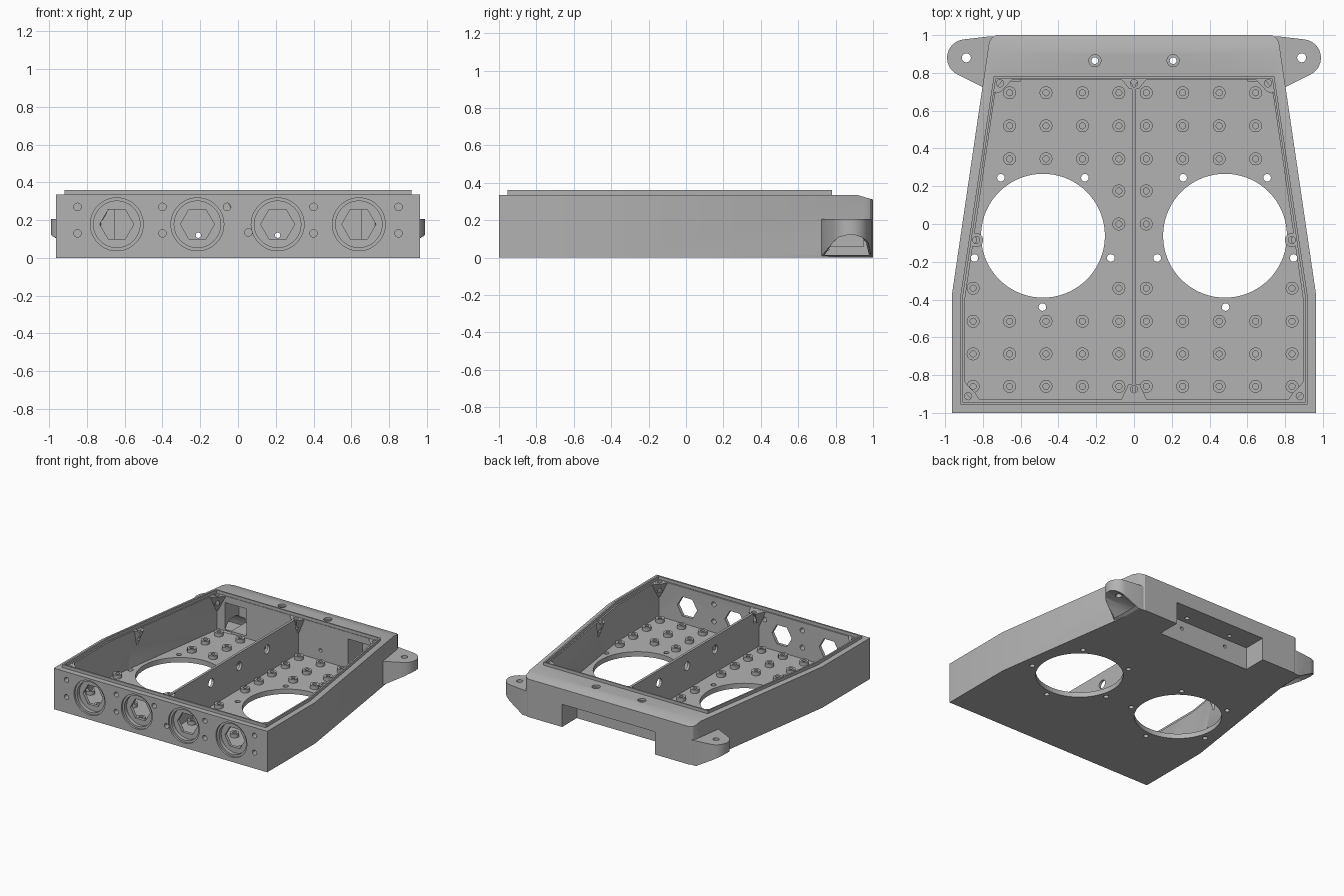
import bpy, bmesh
from math import cos, sin, pi, radians

if "Cube" in bpy.data.objects:
    bpy.data.objects.remove(bpy.data.objects["Cube"])

grey = bpy.data.materials.new("grey plastic")
grey.diffuse_color = (0.45, 0.45, 0.45, 1)
grey.use_nodes = True
grey.node_tree.nodes["Principled BSDF"].inputs["Base Color"].default_value = grey.diffuse_color

AXES = {'z': lambda u, v, w: (u, v, w),
        'x': lambda u, v, w: (w, u, v),
        'y': lambda u, v, w: (u, w, v)}


def circle(u, v, r, n=32):
    return [(u + r * cos(2 * pi * i / n), v + r * sin(2 * pi * i / n)) for i in range(n)]


def mirrored(half):
    """Close a right-hand outline (front to back) with its left copy."""
    return half + [(-x, y) for x, y in reversed(half)]


def flip(pts):
    return [(-x, y) for x, y in pts]


def prism(bm, pts, w0, w1, axis='z', apex=None):
    """Extrude a profile along an axis; apex pulls the low end towards a point."""
    f = AXES[axis]
    low = pts if apex is None else [(u + .8 * (apex[0] - u), v + .8 * (apex[1] - v)) for u, v in pts]
    a = [bm.verts.new(f(u, v, w0)) for u, v in low]
    b = [bm.verts.new(f(u, v, w1)) for u, v in pts]
    n = len(pts)
    faces = [bm.faces.new(a[::-1]), bm.faces.new(b)]
    for i in range(n):
        j = (i + 1) % n
        faces.append(bm.faces.new((a[i], a[j], b[j], b[i])))
    bmesh.ops.recalc_face_normals(bm, faces=faces)


def ring(bm, outer, inner, z0, z1):
    """Hollow prism between two outlines with the same number of points."""
    rows = [[bm.verts.new((x, y, z)) for x, y in p]
            for p, z in ((outer, z0), (outer, z1), (inner, z1), (inner, z0))]
    n, faces = len(outer), []
    for k in range(4):
        p, q = rows[k], rows[(k + 1) % 4]
        for i in range(n):
            j = (i + 1) % n
            faces.append(bm.faces.new((p[i], p[j], q[j], q[i])))
    bmesh.ops.recalc_face_normals(bm, faces=faces)


def make(name, bm):
    me = bpy.data.meshes.new(name)
    bm.to_mesh(me)
    bm.free()
    me.materials.append(grey)
    ob = bpy.data.objects.new(name, me)
    bpy.context.collection.objects.link(ob)
    return ob


def solid(name, *prisms):
    bm = bmesh.new()
    for p in prisms:
        prism(bm, *p)
    return make(name, bm)


def cut(ob, *prisms):
    """Subtract a set of non-overlapping prisms and bake the result."""
    tool = solid("cutter", *prisms)
    mod = ob.modifiers.new("cut", 'BOOLEAN')
    mod.operation, mod.solver, mod.object = 'DIFFERENCE', 'EXACT', tool
    dg = bpy.context.evaluated_depsgraph_get()
    me = bpy.data.meshes.new_from_object(ob.evaluated_get(dg))
    ob.modifiers.clear()
    ob.data = me
    bpy.data.objects.remove(tool)


FLOOR, TOP = 0.04, 0.335
S = (-1, 1)

# Tray body with cavity
body = solid("tray_body", (mirrored([(.965, -1), (.965, -.38), (.768, .96), (.755, .985), (.73, 1)]), 0, TOP))
cut(body, (mirrored([(.895, -.93), (.895, -.395), (.725, .765)]), FLOOR, .5))

# Sloped rear edge and rear notch
cut(body, ([(.915, TOP), (1.05, .295), (1.05, .45), (.915, .45)], -1.2, 1.2, 'x'),
    ([(-.42, -.1), (.42, -.1), (.42, .185), (-.42, .185)], .81, 1.1, 'y'))

# Fan openings with five screw holes each
fan = []
for s in S:
    fan.append((circle(s * .482, -.062, .328, 72), -.1, .1))
    for x, y in ((.705, .245), (.26, .245), (.845, -.18), (.123, -.18), (.485, -.44)):
        fan.append((circle(s * x, y, .02, 20), -.1, .1))
cut(body, *fan)

# Front ports: hexagonal opening behind a stepped round recess
PORTS, PZ = (-.642, -.215, .21, .64), .178
cut(body, *[(circle(x, PZ, .09, 6), -1.1, -.9, 'y') for x in PORTS])
cut(body, *[(circle(x, PZ, .123, 48), -1.1, -.955, 'y') for x in PORTS])
cut(body, *[(circle(x, PZ, .14, 48), -1.1, -.985, 'y') for x in PORTS])

# Front screw holes; the outermost ones are blind
small = [(circle(s * .4, z, .02, 20), -1.1, -.9, 'y') for s in S for z in (.13, .27)]
small += [(circle(s * .85, z, .02, 20), -1.1, -.95, 'y') for s in S for z in (.13, .27)]
small += [(circle(x, z, .02, 20), -1.1, -.9, 'y') for x, z in ((-.058, .27), (.055, .135))]
# Rear wall and rear roof screw holes
small += [(circle(s * .21, .12, .014, 20), .7, .9, 'y') for s in S]
small += [(circle(s * .207, .865, .018, 20), .15, .5) for s in S]
cut(body, *small)
cut(body, *[(circle(s * .207, .865, .032, 24), .318, .5) for s in S])

# Cable pockets in the rear wall, leading out under the ears
cut(body, *[([(s * .46, .06), (s * .655, .06), (s * .655, .28), (s * .46, .28)], .7, .95, 'y') for s in S])
ARCH = [(.742, .015), (.785, .08), (.815, .108), (.86, .12), (.905, .12), (.94, .108), (.963, .08), (.978, .015)]
cut(body, *[(ARCH, min(s * .6, s * 1.1), max(s * .6, s * 1.1), 'x') for s in S])

# Mounting ears with sloped, hollow underside
tip = [(.892 + .098 * cos(radians(a)), .88 + .098 * sin(radians(a))) for a in range(-65, 86, 10)]
plan = [(.74, .72), (.795, .722)] + tip + [(.77, .993), (.74, .993)]
wedge = [(.77, -.009), (1.05, .154), (1.05, -.2), (.77, -.2)]
for s, side in ((-1, "left"), (1, "right")):
    m = flip if s < 0 else list
    ear = solid(side + "_mounting_ear", (m(plan), 0, .205))
    cut(ear, (m(wedge), .6, 1.1, 'y'))
    cut(ear, (ARCH, min(s * .6, s * 1.1), max(s * .6, s * 1.1), 'x'))
    cut(ear, (circle(s * .888, .88, .024, 24), -.1, .5))

# Raised sealing lip
lip = bmesh.new()
ring(lip, mirrored([(.92, -.955), (.92, -.385), (.743, .78)]),
     mirrored([(.907, -.942), (.907, -.39), (.732, .769)]), TOP - .01, .36)
make("sealing_lip", lip)

# Centre divider with cable holes
divider = solid("centre_divider", ([(-.01, -.94), (.01, -.94), (.01, .775), (-.01, .775)], FLOOR - .01, TOP - .001))
cut(divider, *[(circle(y, .23, .035, 24), -.1, .1, 'x') for y in (-.36, 0, .36)])

# Lid screw tabs, tapering down into the walls
REAR = [(.73, .77), (.64, .77), (.705, .70), (.735, .69)]
FRONT = [(.90, -.935), (.815, -.935), (.84, -.895), (.875, -.86), (.90, -.83)]
tabs = []
for s in S:
    m = flip if s < 0 else list
    for pts, apex in ((REAR, (.73, .77)), (FRONT, (.90, -.935)), (circle(.836, -.085, .037, 24), (.862, -.085))):
        tabs.append((m(pts), .2, TOP - .001, 'z', m([apex])[0]))
tabs.append((mirrored([(.025, .715), (.07, .77)]), .2, TOP - .001, 'z', (0, .77)))
tabs.append((mirrored([(.07, -.935), (.03, -.85)]), .2, TOP - .001, 'z', (0, -.935)))
screws = [(0, .745), (0, -.875)] + [(s * x, y) for s in S for x, y in ((.71, .745), (.836, -.085), (.878, -.912))]
holes = [(circle(x, y, .019, 20), .25, .5) for x, y in screws]
tab_ob = solid("lid_screw_tabs", *tabs)
for ob in (tab_ob, body, divider):
    cut(ob, *holes)

# Grid of standoffs on the floor
bm = bmesh.new()
ROWS = [(y, range(4)) for y in (.695, .52, .345)] + [(.175, (0,)), (0, (0,)), (-.34, (0, 4))]
ROWS += [(y, range(5)) for y in (-.515, -.688, -.86)]
for y, cols in ROWS:
    for c in cols:
        for x in (.065 + .193 * c, -.08 - .193 * c):
            ring(bm, circle(x, y, .034, 24), circle(x, y, .016, 24), FLOOR - .005, FLOOR + .03)
make("floor_standoffs", bm)

# Smooth round surfaces, keep edges sharp
for ob in bpy.context.collection.objects:
    ob.data.shade_smooth()
    ob.data.set_sharp_from_angle(angle=radians(30))
